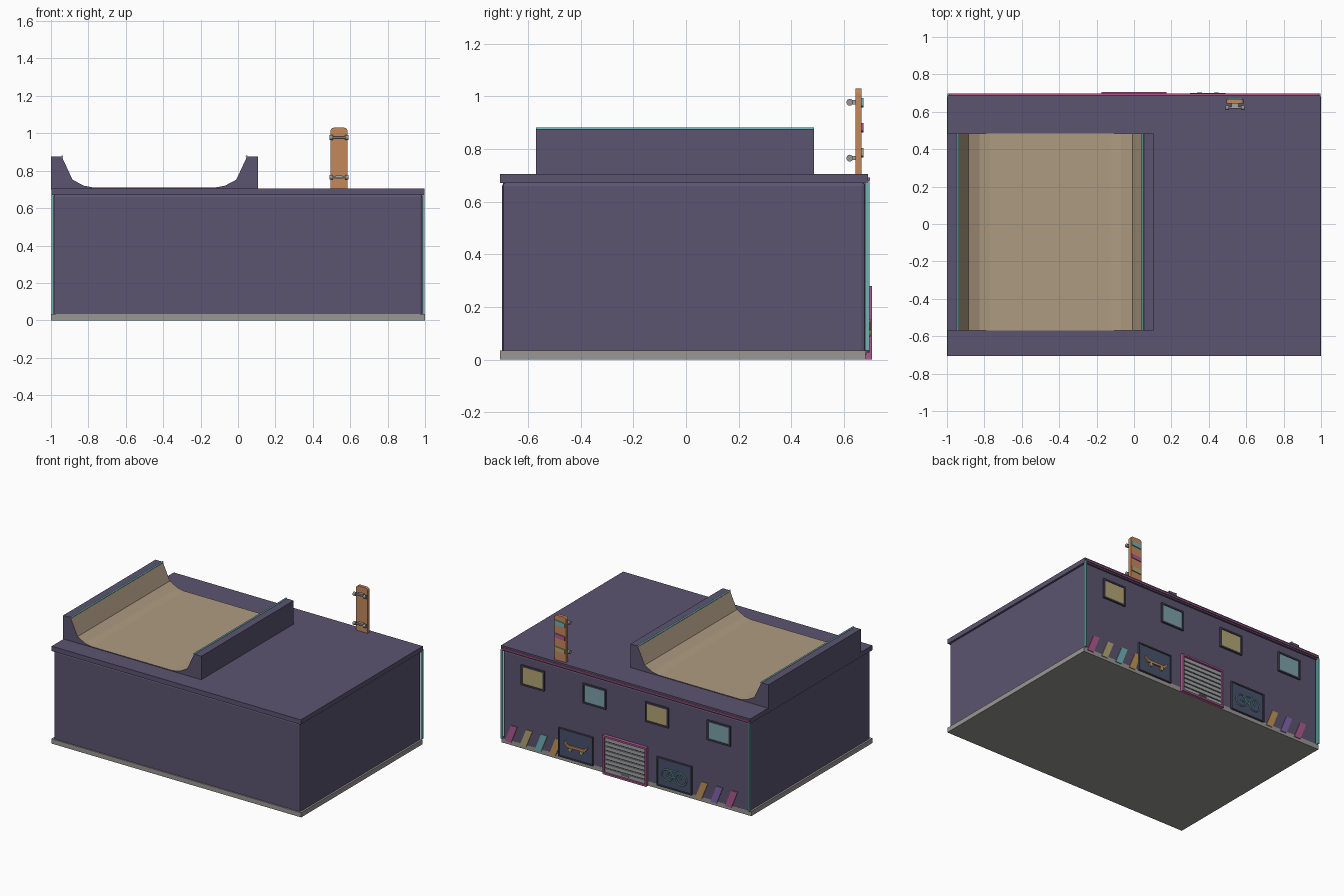
import bpy, bmesh, math
from mathutils import Vector

if "Cube" in bpy.data.objects:
    bpy.data.objects.remove(bpy.data.objects["Cube"])


def mat(name, r, g, b):
    m = bpy.data.materials.new(name)
    m.diffuse_color = (r, g, b, 1)
    m.use_nodes = True
    m.node_tree.nodes["Principled BSDF"].inputs["Base Color"].default_value = m.diffuse_color
    return m


PURPLE = mat("purple", 0.105, 0.09, 0.16)
DARK = mat("dark", 0.06, 0.055, 0.09)
TAN = mat("plywood", 0.42, 0.33, 0.22)
CONCRETE = mat("concrete", 0.32, 0.31, 0.29)
STEEL = mat("steel", 0.36, 0.37, 0.38)
ORANGE = mat("orange", 0.55, 0.25, 0.11)
GOLD = mat("gold", 0.52, 0.30, 0.10)
TEAL = mat("teal", 0.16, 0.45, 0.46)
MAGENTA = mat("magenta", 0.42, 0.10, 0.27)
VIOLET = mat("violet", 0.22, 0.13, 0.42)
CREAM = mat("cream", 0.45, 0.38, 0.18)
NAVY = mat("navy", 0.065, 0.085, 0.15)
GLASS = mat("glass", 0.20, 0.36, 0.40)


def finish(name, bm, m):
    bmesh.ops.recalc_face_normals(bm, faces=bm.faces)
    me = bpy.data.meshes.new(name)
    bm.to_mesh(me)
    bm.free()
    ob = bpy.data.objects.new(name, me)
    bpy.context.collection.objects.link(ob)
    me.materials.append(m)
    return ob


def box(name, x, y, z, m, bevel=0):
    bm = bmesh.new()
    bmesh.ops.create_cube(bm, size=1)
    for v in bm.verts:
        v.co = [(a + b) / 2 + c * (b - a) for c, (a, b) in zip(v.co, (x, y, z))]
    ob = finish(name, bm, m)
    if bevel:
        mod = ob.modifiers.new("bevel", "BEVEL")
        mod.width, mod.segments = bevel, 2
    return ob


def prism(name, pts, y0, y1, m):
    """Extrude an (x, z) outline along y."""
    bm = bmesh.new()
    f = bm.faces.new([bm.verts.new((x, y0, z)) for x, z in pts])
    ext = bmesh.ops.extrude_face_region(bm, geom=[f])["geom"]
    for v in ext:
        if isinstance(v, bmesh.types.BMVert):
            v.co.y = y1
    return finish(name, bm, m)


def rod(name, a, b, r, m, sides=12):
    a, b = Vector(a), Vector(b)
    bm = bmesh.new()
    bmesh.ops.create_cone(bm, cap_ends=True, segments=sides, radius1=r, radius2=r,
                          depth=(b - a).length)
    q = (b - a).to_track_quat("Z", "Y")
    for v in bm.verts:
        v.co = q @ v.co + (a + b) / 2
    for f in bm.faces:
        f.smooth = len(f.verts) == 4
    return finish(name, bm, m)


def frame(name, x, z, y0, y1, t, m):
    """Four bars around a rectangle."""
    box(name + "_top", x, (y0, y1), (z[1] - t, z[1]), m)
    box(name + "_bottom", x, (y0, y1), (z[0], z[0] + t), m)
    box(name + "_side_a", (x[0], x[0] + t), (y0, y1), (z[0] + t, z[1] - t), m)
    box(name + "_side_b", (x[1] - t, x[1]), (y0, y1), (z[0] + t, z[1] - t), m)


WALL = 0.682

# Building shell
box("plinth", (-1, 1), (-0.706, WALL), (0, 0.034), CONCRETE)
box("building_body", (-0.987, 0.987), (-0.698, WALL), (0.02, 0.675), PURPLE, 0.015)
box("roof_slab", (-0.997, 0.997), (-0.706, 0.69), (0.67, 0.705), PURPLE)

# Light strips on the facade
box("roof_light_strip", (-0.99, 0.99), (0.688, 0.699), (0.68, 0.692), MAGENTA)
for s in (-1, 1):
    box("corner_light_strip", (s * 0.99 - 0.006, s * 0.99 + 0.006), (0.68, 0.697),
        (0.034, 0.68), TEAL)

# Windows
for i, cx in enumerate((0.745, 0.25, -0.25, -0.745)):
    x, z = (cx - 0.093, cx + 0.093), (0.463, 0.607)
    frame("window_frame", x, z, WALL - 0.005, 0.695, 0.011, DARK)
    box("window_pane", (x[0] + 0.008, x[1] - 0.008), (WALL - 0.005, 0.689),
        (z[0] + 0.008, z[1] - 0.008), GLASS if i % 2 else CREAM)

# Roller door
frame("door_frame", (-0.175, 0.175), (0, 0.28), WALL - 0.005, 0.706, 0.013, MAGENTA)
box("door_back", (-0.165, 0.165), (WALL - 0.005, 0.687), (0.005, 0.27), DARK)
for i in range(8):
    z = 0.015 + i * 0.0318
    box("door_slat", (-0.162, 0.162), (0.685, 0.696), (z, z + 0.025), STEEL)
box("door_handle", (-0.03, 0.03), (0.695, 0.703), (0.024, 0.032), STEEL)

# Display panels
for cx in (0.4, -0.39):
    x, z = (cx - 0.138, cx + 0.138), (0.028, 0.235)
    frame("panel_frame", x, z, WALL - 0.005, 0.696, 0.009, DARK)
    box("panel", (x[0] + 0.006, x[1] - 0.006), (WALL - 0.005, 0.69),
        (z[0] + 0.006, z[1] - 0.006), NAVY)

# Board picture on one panel
prism("picture_deck", [(0.305, 0.155), (0.33, 0.13), (0.46, 0.13), (0.485, 0.155),
                       (0.49, 0.142), (0.465, 0.113), (0.325, 0.113), (0.3, 0.142)],
      0.688, 0.7, ORANGE)
for x in (0.35, 0.44):
    rod("picture_wheel", (x, 0.688, 0.1), (x, 0.702, 0.1), 0.013, CREAM)

# Bicycle picture on the other panel
for x in (-0.333, -0.447):
    bpy.ops.mesh.primitive_torus_add(location=(x, 0.694, 0.12), rotation=(math.pi / 2, 0, 0),
                                     major_radius=0.042, minor_radius=0.005,
                                     major_segments=24, minor_segments=6)
    bpy.context.object.name = "picture_bike_wheel"
    bpy.context.object.data.materials.append(GLASS)
bike = [(-0.333, 0.12), (-0.36, 0.165), (-0.42, 0.165), (-0.395, 0.115), (-0.36, 0.165)]
for a, b in list(zip(bike, bike[1:])) + [((-0.42, 0.175), (-0.447, 0.12)),
                                         ((-0.395, 0.115), (-0.333, 0.12))]:
    rod("picture_bike_tube", (a[0], 0.695, a[1]), (b[0], 0.695, b[1]), 0.004, TEAL, 6)

# Slanted paint stripes
for x, m in ((0.92, MAGENTA), (0.80, CREAM), (0.68, TEAL), (0.565, GOLD),
             (-0.605, GOLD), (-0.725, VIOLET), (-0.843, MAGENTA)):
    prism("paint_stripe", [(x, 0.02), (x + 0.05, 0.02), (x, 0.145), (x - 0.05, 0.145)],
          WALL - 0.004, 0.687, m)

# Half-pipe ramp on the roof
MID, Y0, Y1 = -0.447, -0.57, 0.485
half = [(0.325, 0.710), (0.378, 0.720), (0.438, 0.752), (0.495, 0.875)]
curve = [(MID - d, z) for d, z in reversed(half)] + [(MID + d, z) for d, z in half]
outline = [(-1, 0.70), (-1, 0.875)] + curve + [(0.106, 0.875), (0.106, 0.70)]
ramp = prism("ramp", outline, Y0, Y1, PURPLE)
ramp.data.materials.append(TAN)
for p in ramp.data.polygons:
    c = p.center
    if abs(p.normal.y) < 0.1 and p.normal.z > 0.2 and c.z < 0.87:
        p.material_index = 1
for s in (-1, 1):
    x = MID + s * 0.494
    rod("ramp_coping", (x, Y0, 0.875), (x, Y1, 0.875), 0.006, TEAL, 10)

# Upright skateboard sign
bx, w, top, r = 0.54, 0.046, 1.03, 0.02
arc = [(w - r + r * math.cos(t * math.pi / 10), top - r + r * math.sin(t * math.pi / 10))
       for t in range(6)]
pts = [(bx + w, 0.695)] + [(bx + dx, z) for dx, z in arc]
pts += [(bx - dx, z) for dx, z in reversed(arc)] + [(bx - w, 0.695)]
prism("sign_deck", pts, 0.644, 0.667, ORANGE)
for z in (0.765, 0.977):
    box("sign_truck", (bx - 0.02, bx + 0.02), (0.625, 0.646), (z - 0.008, z + 0.008), STEEL)
    rod("sign_axle", (bx - 0.045, 0.622, z), (bx + 0.045, 0.622, z), 0.005, STEEL, 8)
    for s in (-1, 1):
        rod("sign_wheel", (bx + s * 0.032, 0.622, z), (bx + s * 0.05, 0.622, z), 0.013,
            CONCRETE, 14)
for z, m in ((0.785, CREAM), (0.88, MAGENTA), (0.975, TEAL)):
    prism("sign_band", [(bx - 0.04, z - 0.018), (bx + 0.04, z - 0.012),
                        (bx + 0.04, z + 0.018), (bx - 0.04, z + 0.012)], 0.665, 0.673, m)
